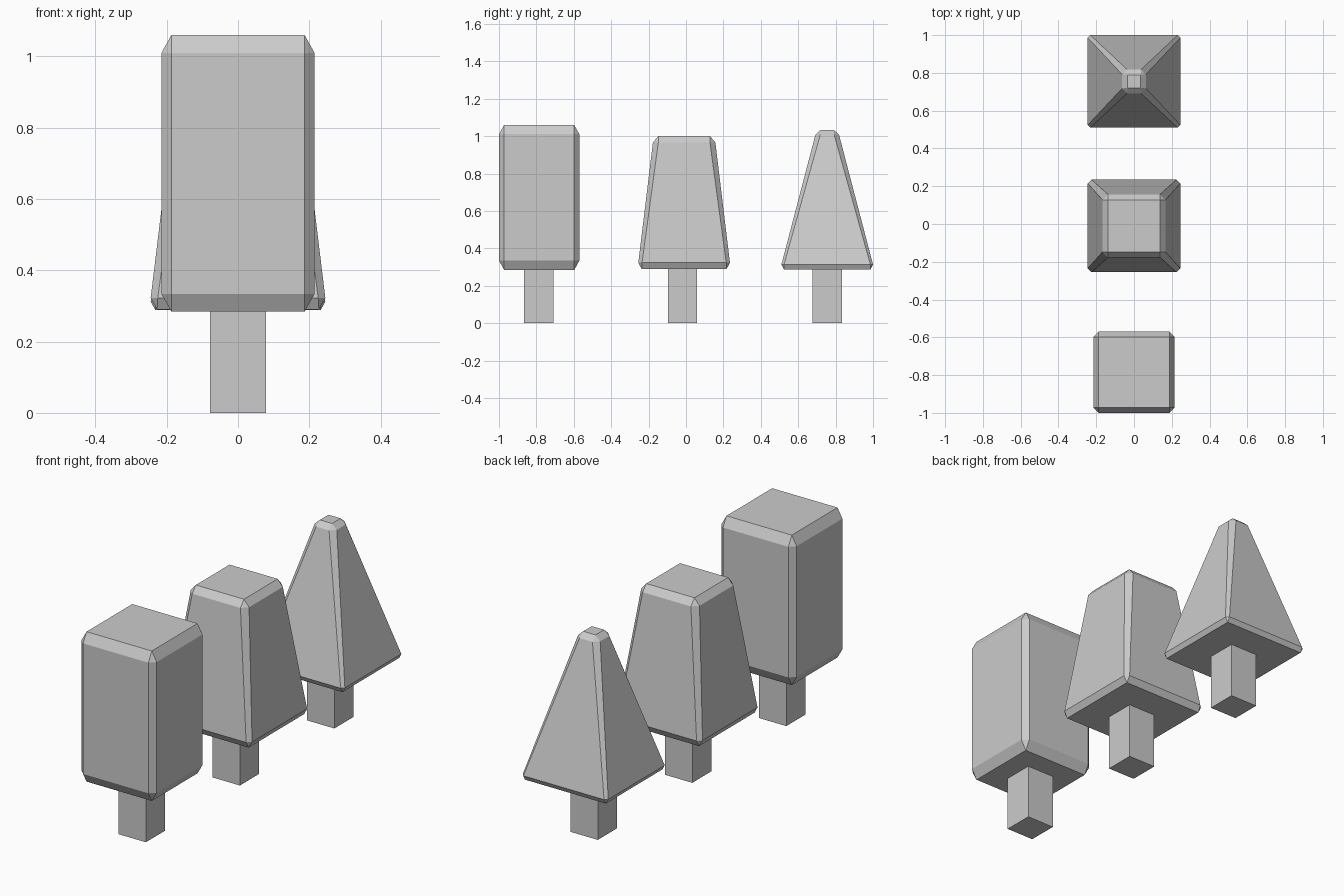
import bpy, bmesh

if "Cube" in bpy.data.objects:
    bpy.data.objects.remove(bpy.data.objects["Cube"])


def ring(half, z, cut=0.0):
    """Square ring, or octagonal ring when its corners are cut."""
    c = half - cut
    return [(sx * a, sy * b, z) for sx in (-1, 1) for sy in (-1, 1)
            for a, b in {(half, c), (c, half)}]


def finish(bm, name, y):
    bmesh.ops.recalc_face_normals(bm, faces=bm.faces)
    mesh = bpy.data.meshes.new(name)
    bm.to_mesh(mesh)
    bm.free()
    obj = bpy.data.objects.new(name, mesh)
    obj.location = (0, y, 0)
    bpy.context.collection.objects.link(obj)


def crown(name, y, rings):
    """Chamfered solid spanning a stack of rings."""
    bm = bmesh.new()
    for r in rings:
        for p in ring(*r):
            bm.verts.new(p)
    bmesh.ops.convex_hull(bm, input=bm.verts)
    bmesh.ops.dissolve_limit(bm, angle_limit=0.02, verts=bm.verts, edges=bm.edges)
    finish(bm, name, y)


def trunk(name, y, half=0.078, height=0.3):
    bm = bmesh.new()
    bmesh.ops.create_cube(bm, size=1)
    for v in bm.verts:
        v.co = (v.co.x * 2 * half, v.co.y * 2 * half, (v.co.z + 0.5) * height)
    finish(bm, name, y)


# Each crown: bottom square, lower octagon, upper octagon, top square
trees = {
    "box_tree": (-0.785, -0.787, [(0.187, 0.284), (0.215, 0.334, 0.028),
                                  (0.215, 1.01, 0.028), (0.187, 1.06)]),
    "tapered_tree": (-0.01, -0.018, [(0.227, 0.29), (0.245, 0.323, 0.02),
                                     (0.167, 0.966, 0.029), (0.138, 1.0)]),
    "pointed_tree": (0.755, 0.755, [(0.232, 0.288), (0.245, 0.313, 0.014),
                                    (0.063, 1.008, 0.026), (0.035, 1.033)]),
}
for name, (crown_y, trunk_y, rings) in trees.items():
    crown(name + "_crown", crown_y, rings)
    trunk(name + "_trunk", trunk_y)
